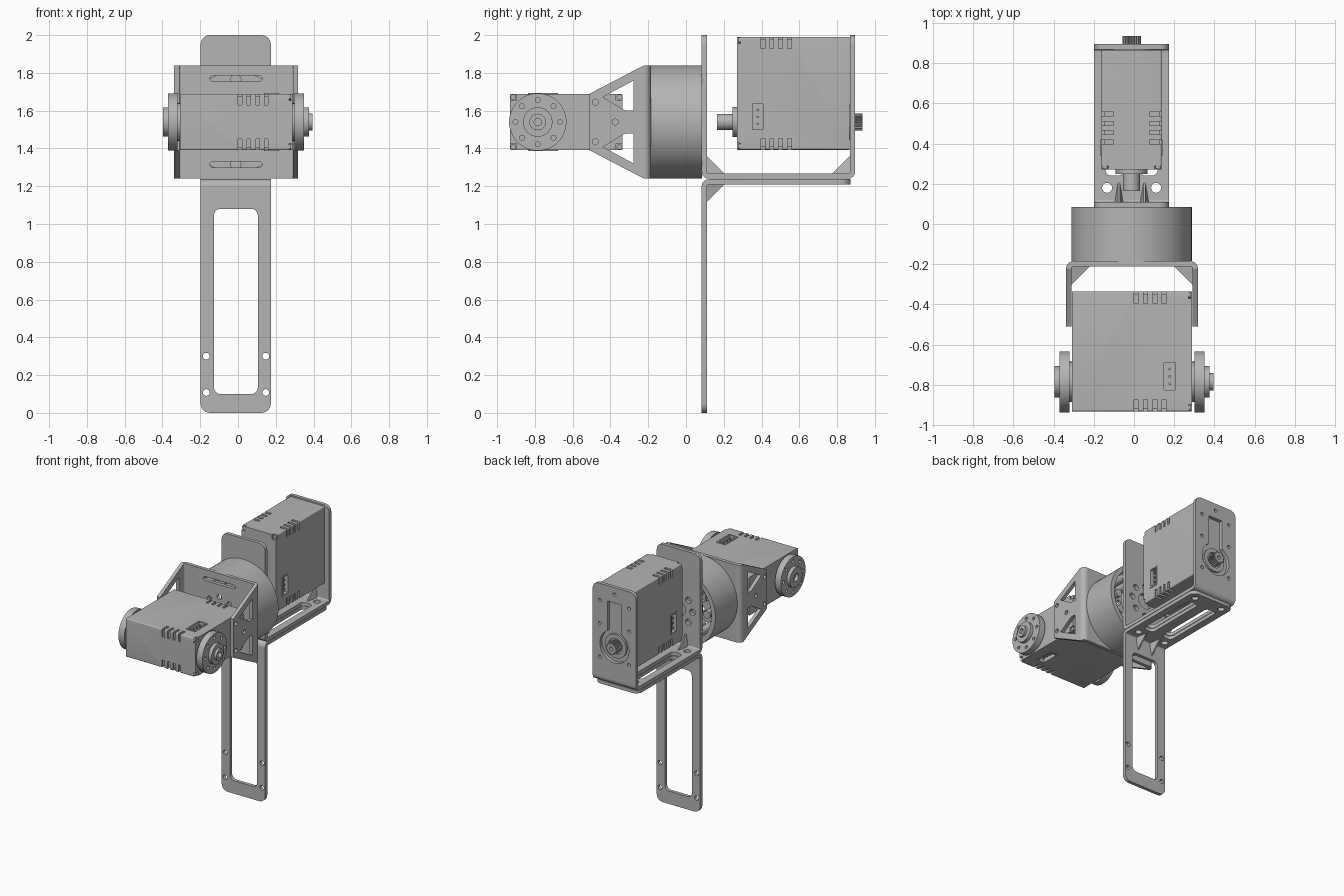
import bpy, bmesh, math
from mathutils import Matrix, Vector

if "Cube" in bpy.data.objects:
    bpy.data.objects.remove(bpy.data.objects["Cube"])

grey = bpy.data.materials.new("machined_grey")
grey.diffuse_color = (0.46, 0.46, 0.46, 1)
grey.use_nodes = True
grey.node_tree.nodes["Principled BSDF"].inputs["Base Color"].default_value = grey.diffuse_color

X, Y, Z = Vector((1, 0, 0)), Vector((0, 1, 0)), Vector((0, 0, 1))
XZ, YZ, XY = (X, Z), (Y, Z), (X, Y)
CX, CZ, T = -0.012, 1.54, 0.027      # shared shaft axis and sheet thickness


def frame(u, v, origin):
    m = Matrix((u, v, u.cross(v))).transposed().to_4x4()
    m.translation = Vector(origin)
    return m


def add(name, me):
    me.name = name
    me.materials.clear()
    me.materials.append(grey)
    for p in me.polygons:
        p.use_smooth = True
    me.set_sharp_from_angle(angle=0.6)
    ob = bpy.data.objects.new(name, me)
    bpy.context.collection.objects.link(ob)
    return ob


def circle(a, b, r, n=24):
    return [(a + r * math.cos(2 * math.pi * i / n), b + r * math.sin(2 * math.pi * i / n)) for i in range(n)]


def ring_of(a, b, rad, r, n, start=0.0):
    return [circle(x, y, r, 14) for x, y in circle(a, b, rad, n)]


def rrect(a0, a1, b0, b1, low, high):
    """Rectangle with separate low and high corner radii."""
    pts = []
    for k, (a, b, r) in enumerate(((a1, b1, high), (a0, b1, high), (a0, b0, low), (a1, b0, low))):
        if r == 0:
            pts.append((a, b))
            continue
        ca, cb = (a - r if a == a1 else a + r), (b - r if b == b1 else b + r)
        pts += [(ca + r * math.cos((k + i / 6) * math.pi / 2), cb + r * math.sin((k + i / 6) * math.pi / 2))
                for i in range(7)]
    return pts


def plate_mesh(loops, plane, origin, t, world=Matrix()):
    """Flat outline with holes, extruded evenly about its origin."""
    cu = bpy.data.curves.new("outline", 'CURVE')
    cu.dimensions, cu.fill_mode, cu.extrude = '2D', 'BOTH', t / 2
    for loop in loops:
        s = cu.splines.new('POLY')
        s.points.add(len(loop) - 1)
        for p, (a, b) in zip(s.points, loop):
            p.co = (a, b, 0, 1)
        s.use_cyclic_u = True
    ob = bpy.data.objects.new("outline", cu)
    bpy.context.collection.objects.link(ob)
    me = bpy.data.meshes.new_from_object(ob.evaluated_get(bpy.context.evaluated_depsgraph_get()))
    bpy.data.objects.remove(ob)
    bpy.data.curves.remove(cu)
    bm = bmesh.new()
    bm.from_mesh(me)
    bmesh.ops.remove_doubles(bm, verts=bm.verts, dist=1e-5)
    bm.transform(world @ frame(*plane, origin))
    bmesh.ops.recalc_face_normals(bm, faces=bm.faces)
    bm.to_mesh(me)
    bm.free()
    return me


def plate(name, loops, plane, origin, t, world=Matrix()):
    return add(name, plate_mesh(loops, plane, origin, t, world))


def disc(name, plane, origin, r, t, world=Matrix(), n=32):
    return plate(name, [circle(0, 0, r, n)], plane, origin, t, world)


def bend(name, plane, origin, ca, cb, quadrant, length):
    """Quarter-round sheet bend."""
    arc = [(quadrant + i / 6) * math.pi / 2 for i in range(7)]
    pts = [(ca + .037 * math.cos(t), cb + .037 * math.sin(t)) for t in arc]
    pts += [(ca + .01 * math.cos(t), cb + .01 * math.sin(t)) for t in reversed(arc)]
    plate(name, [pts], plane, origin, length)


def rib(name, corner, a, b, side, size=0.1):
    """Tapered stiffening rib in the inside of a bend."""
    c, bm = Vector(corner), bmesh.new()
    for p, w in ((c, .022), (c + a * size, .005), (c + b * size, .005)):
        for s in (-1, 1):
            bm.verts.new(p + side * s * w)
    bmesh.ops.convex_hull(bm, input=bm.verts)
    me = bpy.data.meshes.new(name)
    bm.to_mesh(me)
    bm.free()
    add(name, me)


def box_cut(u0, u1, v0, v1, w, t, m):
    return plate_mesh([[(u0, v0), (u1, v0), (u1, v1), (u0, v1)]], XY, (0, 0, w), t, m)


def servo(name, m):
    """Servo case: u along the shaft, v along the length, w across."""
    lo, hi, cuts = -0.147, 0.45, []
    for s in (-1, 1):
        for e, d in ((lo, 1), (hi, -1)):
            # cooling slots wrapping the long edges
            ell = [(e - d * .02, s * .17), (e + d * .06, s * .17), (e + d * .06, s * .138),
                   (e + d * .014, s * .138), (e + d * .014, s * .09), (e - d * .02, s * .09)]
            cuts += [plate_mesh([ell], YZ, (u, 0, 0), .02, m) for u in (.02, .067, .114, .16)]
            # notched corner with a screw head
            cuts.append(box_cut(.28, .32, *sorted((e - d * .01, e + d * .035)), s * .14, .05, m))
            disc(name + "_screw", YZ, (.283, e + d * .017, s * .132), .015, .016, m, 16)
        # connector socket
        cuts.append(box_cut(.16, .215, -.04, .095, s * .15, .06, m))
        plate(name + "_socket_rim", [rrect(.148, .227, -.052, .107, .004, .004),
                                     rrect(.16, .215, -.04, .095, .002, .002)], XY, (0, 0, s * .15), .008, m)
        for v in (-.01, .027, .064):
            disc(name + "_pin", XY, (.188, v, s * .13), .007, .03, m, 8)
    case = add(name + "_case", plate_mesh([rrect(lo, hi, -.149, .149, .008, .008)], YZ, (0, 0, 0), .596, m))
    bm = bmesh.new()
    for c in cuts:
        bm.from_mesh(c)
    cut_me = bpy.data.meshes.new("slot_cutter")
    bm.to_mesh(cut_me)
    cutter = bpy.data.objects.new("slot_cutter", cut_me)
    bpy.context.collection.objects.link(cutter)
    mod = case.modifiers.new("slots", 'BOOLEAN')
    mod.operation, mod.object, mod.solver = 'DIFFERENCE', cutter, 'EXACT'
    me = bpy.data.meshes.new_from_object(case.evaluated_get(bpy.context.evaluated_depsgraph_get()))
    bpy.data.objects.remove(case)
    bpy.data.objects.remove(cutter)
    add(name + "_case", me)


def spline_shaft(name, plane, origin, t):
    pts = [((.046 if i % 4 < 2 else .038) * math.cos(i * math.pi / 40),
            (.046 if i % 4 < 2 else .038) * math.sin(i * math.pi / 40)) for i in range(80)]
    plate(name, [pts, circle(0, 0, .015, 12)], plane, origin, t)


# servos
servo("front_servo", frame(X, Y, (-.01, -.785, CZ)))
servo("rear_servo", frame(-Y, Z, (CX, .568, CZ)))

# horns on both ends of the front servo
for side, x0 in (("right", .325), ("left", -.345)):
    s = 1 if x0 > 0 else -1
    o = lambda dx: (x0 + s * dx, -.785, CZ)
    plate(side + "_horn", [circle(0, 0, .152, 48)] + ring_of(0, 0, .118, .013, 8), YZ, o(0), .05)
    plate(side + "_horn_hub", [circle(0, 0, .078, 32), circle(0, 0, .03, 16)], YZ, o(.036), .03)
    disc(side + "_horn_collar", YZ, o(-.025), .1, .03)
plate("right_horn_tip", [circle(0, 0, .044), circle(0, 0, .02, 12)], YZ, (.378, -.785, CZ), .035)

# rear servo shafts
disc("idler_shaft", XZ, (CX, .215, CZ), .043, .1)
disc("idler_collar", XZ, (CX, .26, CZ), .08, .025)
plate("output_boss", [circle(0, 0, .092, 32), circle(0, 0, .06)], XZ, (CX, .872, CZ), .02)
spline_shaft("output_spline", XZ, (CX, .895, CZ), .08)

# long leg plate with window
x0, x1 = -.198, .174
leg_holes = [circle(x, z, .018, 16) for x in (-.168, .147) for z in (.108, .3)]
plate("leg_plate", [rrect(x0, x1, 0, 1.2, .05, 0), rrect(-.127, .105, .1, 1.08, .035, .035)] + leg_holes,
      XZ, (0, .0965, 0), T)
# stacked floor plates with long slots
floor_cuts = [rrect(CX + s * .085 - .045, CX + s * .085 + .045, .24, .75, .03, .03) for s in (-1, 1)]
floor_cuts += [circle(CX + s * .122, y, .025, 16) for s in (-1, 1) for y in (.18, .81)]
plate("leg_flange", [rrect(x0, x1, .12, .87, 0, .05)] + floor_cuts, XY, (0, 0, 1.2235), T)
plate("cradle_floor", [rrect(x0, x1, .12, .858, 0, 0)] + floor_cuts, XY, (0, 0, 1.2535), T)
bend("leg_bend", YZ, (CX + .0, 0, 0), .12, 1.2, 1, x1 - x0)
bend("cradle_front_bend", YZ, (CX, 0, 0), .12, 1.277, 2, x1 - x0)
bend("cradle_back_bend", YZ, (CX, 0, 0), .858, 1.277, 3, x1 - x0)

# upright cradle plates
plate("cradle_front", [rrect(x0, x1, 1.277, 2, 0, .05), circle(CX, CZ, .06)]
      + ring_of(CX, CZ, .12, .024, 8), XZ, (0, .0965, 0), T)
a0 = math.asin(.06 / .125)
key = [(CX + .125 * math.sin(t), CZ + .125 * math.cos(t))
       for t in [a0 + i * (2 * math.pi - 2 * a0) / 36 for i in range(37)]]
key += [(CX - .06, 1.88), (CX + .06, 1.88)]
back_holes = [circle(CX + s * .125, z, .013, 12) for s in (-1, 1) for z in (1.43, 1.69, 1.87)]
plate("cradle_back", [rrect(x0, x1, 1.277, 2, 0, .05), key, circle(CX, 1.945, .013, 12)] + back_holes,
      XZ, (0, .8815, 0), T)
for x in (-.075, .052):
    rib("leg_rib", (x, .106, 1.213), Y, -Z, X)
    rib("cradle_front_rib", (x, .106, 1.264), Y, Z, X)
    rib("cradle_back_rib", (x, .872, 1.264), -Y, Z, X)

# round housing with inner posts
plate("housing", [circle(CX, CZ, .3, 64), circle(CX, CZ, .265, 64)], XZ, (0, -.05, 0), .27)
for px, pz in circle(CX, CZ, .225, 8):
    disc("housing_post", XZ, (px, -.05, pz), .03, .27, n=16)
disc("housing_horn", XZ, (CX, .05, CZ), .15, .06, n=40)

# front yoke
yx0, yx1 = -.338, .318
slots = [rrect(-.148, .128, z - .015, z + .015, .0149, .0149) for z in (1.77, 1.315)]
plate("yoke_web", [rrect(yx0 + .037, yx1 - .037, 1.24, 1.84, 0, 0), circle(CX, CZ, .06)] + slots
      + ring_of(CX, CZ, .12, .02, 8), XZ, (0, -.1985, 0), T)
outline = [(-.222, 1.24), (-.222, 1.84), (-.51, 1.69), (-.51, 1.39)]
tri = [(-.277, 1.76), (-.277, 1.6), (-.32, 1.6), (-.44, 1.672)]
arm_holes = [tri, [(y, 2 * CZ - z) for y, z in tri]]
arm_holes += [circle(y, z, .016, 14) for y, z in ((-.48, 1.645), (-.48, 1.435), (-.375, CZ))]
for side, x, s in (("left", yx0, 1), ("right", yx1, -1)):
    plate("yoke_arm_" + side, [outline] + arm_holes, YZ, (x + s * T / 2, 0, 0), T)
    bend("yoke_bend_" + side, XY, (0, 0, CZ), x + s * .037, -.222, 1 if s > 0 else 0, .6)
    rib("yoke_rib_" + side, (x + s * .022, -.207, CZ), X * s, -Y, Z)
